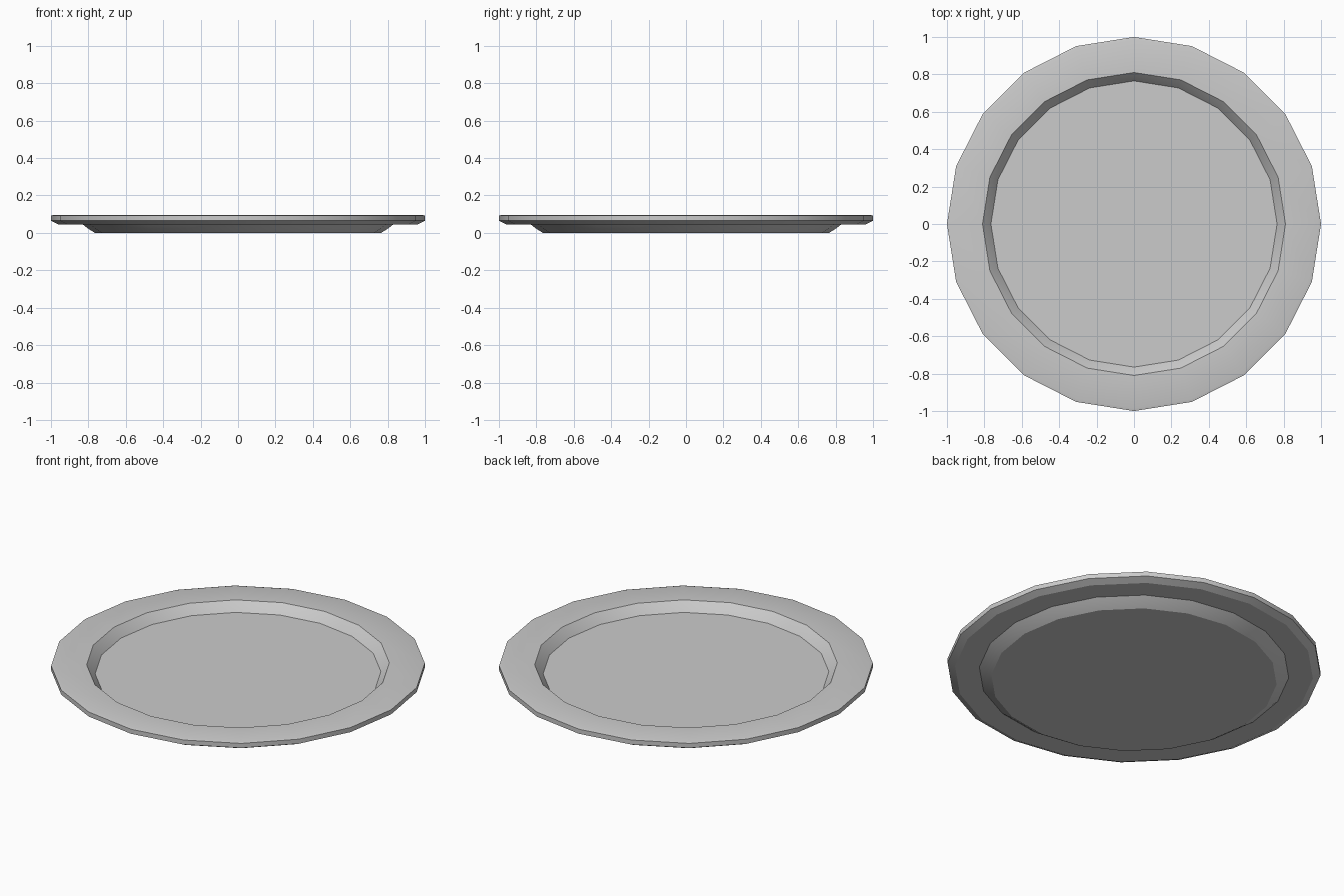
import bpy, bmesh, math

if "Cube" in bpy.data.objects:
    bpy.data.objects.remove(bpy.data.objects["Cube"])

SIDES = 20

# Plate cross-section (radius, height): underside centre -> rim -> top floor
profile = [(0.765, 0.0), (0.80, 0.022), (0.83, 0.045), (0.96, 0.045),
           (1.0, 0.065), (1.0, 0.092), (0.985, 0.096), (0.81, 0.096),
           (0.788, 0.072), (0.765, 0.043)]

bm = bmesh.new()
rings = [[bm.verts.new((r * math.cos(2 * math.pi * i / SIDES),
                        r * math.sin(2 * math.pi * i / SIDES), z))
          for i in range(SIDES)] for r, z in profile]

# Walls between neighbouring rings
for a, b in zip(rings, rings[1:]):
    for i in range(SIDES):
        j = (i + 1) % SIDES
        bm.faces.new((a[i], a[j], b[j], b[i]))

# Underside and eating surface
bm.faces.new(rings[0][::-1])
bm.faces.new(rings[-1])
bmesh.ops.recalc_face_normals(bm, faces=bm.faces)

mesh = bpy.data.meshes.new("plate")
bm.to_mesh(mesh)
bm.free()
plate = bpy.data.objects.new("plate", mesh)
bpy.context.collection.objects.link(plate)

# Smooth around the rim, crisp at the profile corners
bpy.context.view_layer.objects.active = plate
plate.select_set(True)
bpy.ops.object.shade_smooth_by_angle(angle=math.radians(25))
